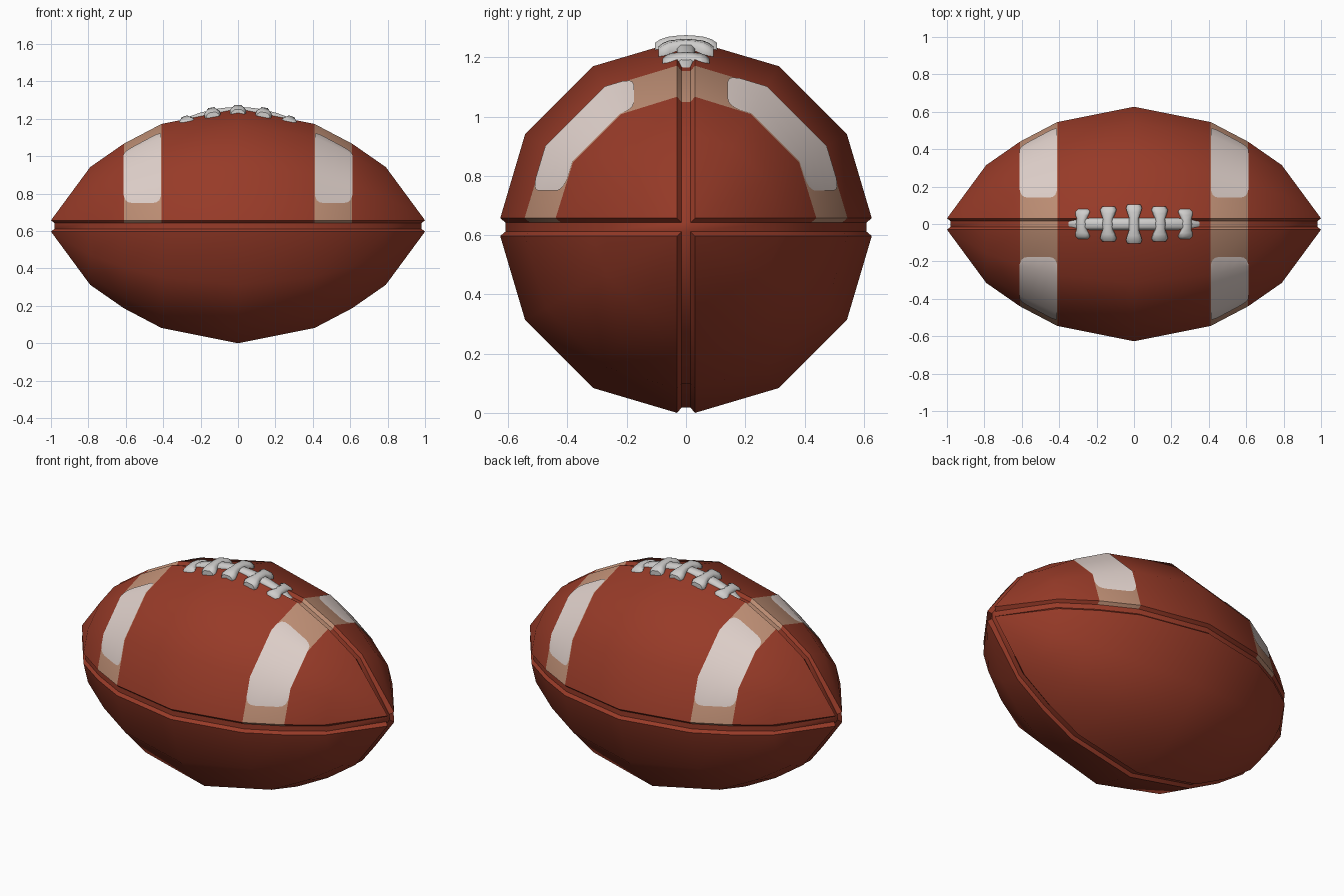
import bpy, bmesh, math
from mathutils import Matrix, Vector

if "Cube" in bpy.data.objects:
    bpy.data.objects.remove(bpy.data.objects["Cube"])

CZ, GAP = 0.627, 0.03          # centre height, half width of seam groove
PROFILE = [(0.0, 0.627), (0.41, 0.545), (0.61, 0.44), (0.79, 0.315), (1.0, 0.03)]


def material(name, rgb):
    m = bpy.data.materials.new(name)
    m.diffuse_color = (*rgb, 1)
    m.use_nodes = True
    m.node_tree.nodes["Principled BSDF"].inputs["Base Color"].default_value = m.diffuse_color
    return m


leather = material("red_brown_leather", (0.31, 0.043, 0.021))
tan = material("tan_stripe_end", (0.51, 0.27, 0.175))
white = material("warm_white_stripe", (0.76, 0.65, 0.61))
lace = material("pale_grey_lace", (0.62, 0.61, 0.60))


def finish(name, bm, mats, angle=40, recalc=True):
    if recalc:
        bmesh.ops.recalc_face_normals(bm, faces=bm.faces)
    me = bpy.data.meshes.new(name)
    bm.to_mesh(me)
    bm.free()
    for m in mats:
        me.materials.append(m)
    ob = bpy.data.objects.new(name, me)
    bpy.context.collection.objects.link(ob)
    bpy.ops.object.select_all(action='DESELECT')
    ob.select_set(True)
    bpy.context.view_layer.objects.active = ob
    bpy.ops.object.shade_smooth_by_angle(angle=math.radians(angle))
    return ob


def loft(bm, rings):
    """Skin closed rings and cap both ends."""
    vs = [[bm.verts.new(p) for p in r] for r in rings]
    n = len(vs[0])
    for a, b in zip(vs, vs[1:]):
        for i in range(n):
            bm.faces.new((a[i], a[(i + 1) % n], b[(i + 1) % n], b[i]))
    return vs


def panel_points(r):
    """Outer points of one quarter panel, from the top seam to the side seam."""
    pts = []
    for k in range(4):
        a = math.radians(30 * k)
        pts.append((max(GAP, r * math.sin(a)), max(GAP, r * math.cos(a))))
    return pts


# Ball: four quarter panels with grooves between them
def ball_ring(x, r):
    d = max(r - 0.018, 0.015)
    gx = math.copysign(0.98, x) if abs(x) > 0.99 else x
    quarter = [(gx, 0.015, d)] + [(x, y, z) for y, z in panel_points(r)] + [(gx, d, 0.015)]
    ring = []
    for q in range(4):
        ring += [Vector((p[0], p[1], p[2] + CZ)) for p in quarter]
        quarter = [(p[0], p[2], -p[1]) for p in quarter]
    return ring


bm = bmesh.new()
stations = [(-x, r) for x, r in reversed(PROFILE[1:])] + PROFILE
loft(bm, [ball_ring(x, r) for x, r in stations])
bmesh.ops.remove_doubles(bm, verts=bm.verts, dist=0.0005)
bmesh.ops.holes_fill(bm, edges=[e for e in bm.edges if e.is_boundary], sides=8)
for f in bm.faces:
    c = f.calc_center_median()
    f.material_index = int(0.41 < abs(c.x) < 0.61 and c.z > CZ + 0.012)
finish("ball", bm, [leather, tan])

# White stripe plates with rounded ends on the upper panels
bm = bmesh.new()
cols = [0, 0.05, 0.12, 0.22, 0.5, 0.78, 0.88, 0.95, 1]
R = 0.22
for sx in (-1, 1):
    for sy, top_start in ((-1, 0.175), (1, 0.14)):
        grid = []
        for u in cols:
            e = max(0, 1 - min(u, 1 - u) / R)
            rnd = 0.04 * (1 - math.sqrt(max(0, 1 - e * e)))
            x = 0.41 + 0.20 * u
            r = 0.545 - 0.105 * u
            pts = [Vector(p) for p in panel_points(r)]
            t0 = min(0.97, (top_start + rnd - GAP) / (r / 2 - GAP))
            t1 = min(0.97, (0.122 + rnd - GAP) / (r / 2 - GAP))
            line = [pts[0].lerp(pts[1], t0), pts[1], pts[2], pts[3].lerp(pts[2], t1)]
            grid.append([bm.verts.new((sx * (x + 0.001), sy * p.x * 1.006,
                                       CZ + p.y * 1.006)) for p in line])
        for a, b in zip(grid, grid[1:]):
            for j in range(3):
                q = (a[j], b[j], b[j + 1], a[j + 1])
                bm.faces.new(q if sx * sy > 0 else q[::-1])
finish("white_stripes", bm, [white], recalc=False)


# Laces follow a shallow arc along the top seam
def arc(x):
    return 1.273 - 0.75 * x * x


def section(w, top, bottom):
    """Rounded-top cross-section as (across, up) pairs."""
    return [(-w, bottom), (-w, top - 0.014), (-w * 0.55, top), (w * 0.55, top),
            (w, top - 0.014), (w, bottom)]


bm = bmesh.new()
rings = []
for i in range(15):
    x = -0.355 + 0.71 * i / 14
    end = i in (0, 14)
    sec = section(0.02 if end else 0.031, -0.016 if end else -0.01, -0.06)
    rings.append([(x, y, arc(x) + z) for y, z in sec])
vs = loft(bm, rings)
bm.faces.new(vs[0])
bm.faces.new(vs[-1])
finish("long_lace", bm, [lace], 50)

# Five cross laces with flared, drooping ends
SHAPE = [(-1, 0.034, -0.024), (-0.82, 0.043, -0.012), (-0.6, 0.037, -0.004),
         (-0.3, 0.026, 0.0), (0, 0.029, 0.002), (0.3, 0.026, 0.0),
         (0.6, 0.037, -0.004), (0.82, 0.043, -0.012), (1, 0.034, -0.024)]
for k in range(-2, 3):
    x = 0.143 * k
    length = 0.105 - 0.0125 * abs(k)
    bm = bmesh.new()
    vs = loft(bm, [[(a, t * length, h) for a, h in section(w, top, -0.03 - 0.02 * abs(t))]
                   for t, w, top in SHAPE])
    bm.faces.new(vs[0])
    bm.faces.new(vs[-1])
    slope = math.atan(1.2 * x)
    bm.transform(Matrix.Translation((x, 0, arc(x))) @ Matrix.Rotation(slope, 4, 'Y'))
    finish(f"cross_lace_{k + 3}", bm, [lace], 50)
